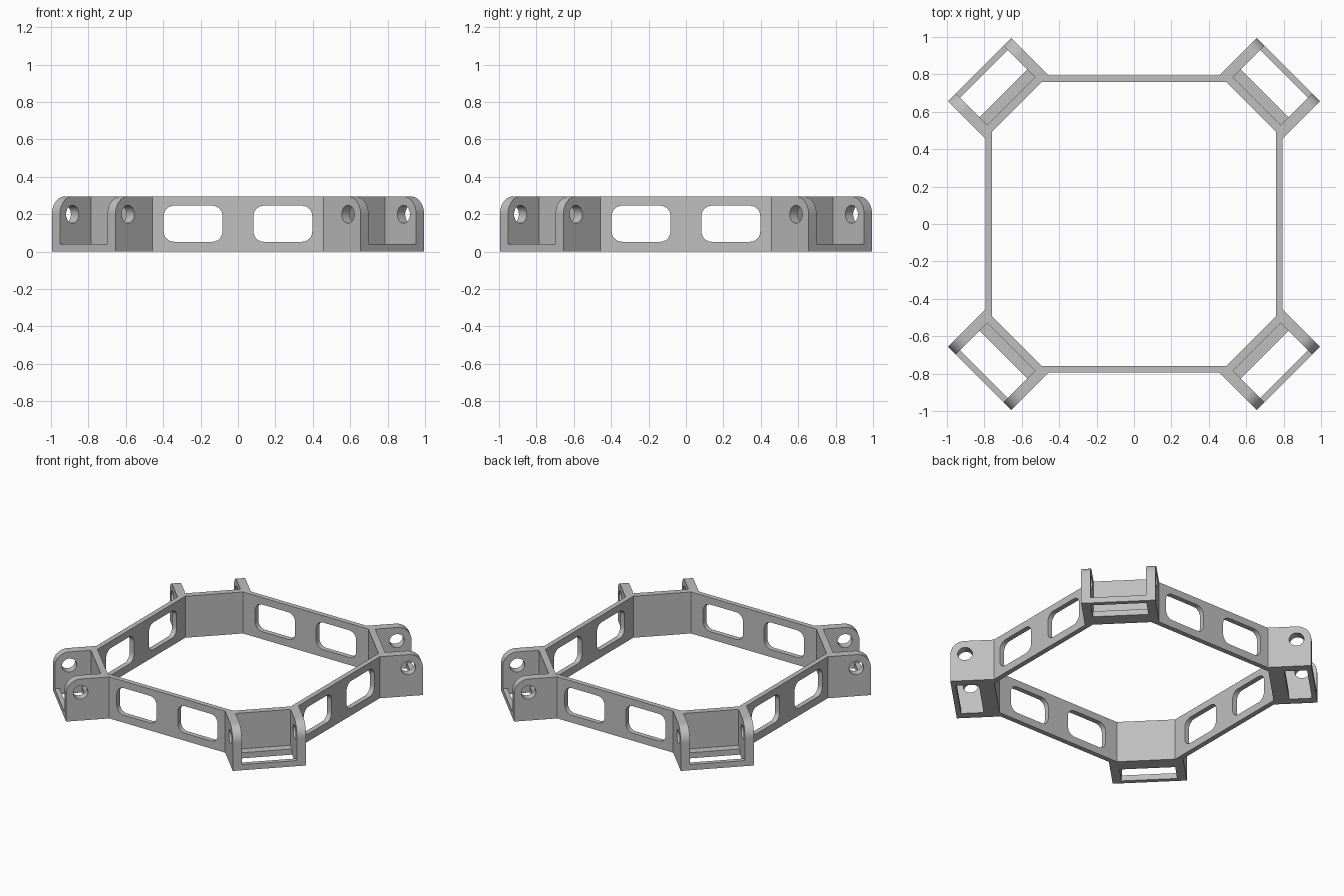
import bpy
import bmesh
from math import sin, cos, pi, radians
from mathutils import Matrix, Vector

if "Cube" in bpy.data.objects:
    bpy.data.objects.remove(bpy.data.objects["Cube"], do_unlink=True)

HEIGHT = 0.295
WALL_IN, WALL_OUT = 0.76, 0.795
PLATE_IN, PLATE_OUT, TIP = 0.886, 0.93, 1.167   # distances along the diagonal
ARM_IN, ARM_OUT = 0.18, 0.24                    # arm sides across the diagonal
ROUND = 0.095
MITRE = PLATE_IN * 2 ** 0.5

grey = bpy.data.materials.new("plain grey")
grey.use_nodes = True
grey.diffuse_color = (0.52, 0.52, 0.52, 1)
grey.node_tree.nodes["Principled BSDF"].inputs["Base Color"].default_value = (0.52, 0.52, 0.52, 1)


def arc(cu, cv, r, start, end, steps):
    return [(cu + r * cos(a), cv + r * sin(a))
            for a in (radians(start + (end - start) * i / steps) for i in range(steps + 1))]


def rounded_rect(u0, u1, v0, v1, r):
    corners = [(u1 - r, v1 - r), (u0 + r, v1 - r), (u0 + r, v0 + r), (u1 - r, v0 + r)]
    return [p for i, (u, v) in enumerate(corners) for p in arc(u, v, r, 90 * i, 90 * i + 90, 8)]


def rect(u0, u1, v0, v1):
    return [(u0, v0), (u1, v0), (u1, v1), (u0, v1)]


def plate(loops, axis, w0, w1):
    """Extrude an outline with holes; u,v lie in the plane normal to axis."""
    bm = bmesh.new()
    place = {"x": lambda u, v: Vector((w0, u, v)), "y": lambda u, v: Vector((u, w0, v))}[axis]
    shift = Vector((w1 - w0, 0, 0)) if axis == "x" else Vector((0, w1 - w0, 0))
    edges = []
    for loop in loops:
        vs = [bm.verts.new(place(u, v)) for u, v in loop]
        edges += [bm.edges.new((vs[i - 1], vs[i])) for i in range(len(vs))]
    bmesh.ops.triangle_fill(bm, edges=edges, use_beauty=True)
    top = bmesh.ops.extrude_face_region(bm, geom=bm.faces[:], use_keep_orig=True)
    bmesh.ops.translate(bm, vec=shift,
                        verts=[g for g in top["geom"] if isinstance(g, bmesh.types.BMVert)])
    return bm


def finish(bm, name):
    bmesh.ops.recalc_face_normals(bm, faces=bm.faces[:])
    for f in bm.faces:
        f.smooth = True
    for e in bm.edges:
        e.smooth = len(e.link_faces) == 2 and e.calc_face_angle(0) < radians(30)
    mesh = bpy.data.meshes.new(name)
    bm.to_mesh(mesh)
    bm.free()
    mesh.materials.append(grey)
    return mesh


def place(mesh, name, angle):
    ob = bpy.data.objects.new(name, mesh)
    ob.matrix_world = Matrix.Rotation(angle, 4, "Z")
    bpy.context.collection.objects.link(ob)


# Side wall with two rounded windows and mitred ends
half = MITRE - WALL_OUT
windows = [rounded_rect(u, u + 0.314, 0.053, 0.246, 0.055) for u in (-0.397, 0.083)]
bm = plate([rect(-half, half, 0, HEIGHT)] + windows, "y", WALL_OUT, WALL_IN)
for v in bm.verts:
    if abs(v.co.x) > half - 0.01 and v.co.y < WALL_OUT - 0.01:
        v.co.x = (MITRE - WALL_IN) * (1 if v.co.x > 0 else -1)
wall = finish(bm, "side_wall")

# Lug arms with a rounded outer top and a pin hole
pin_z = HEIGHT - ROUND
lug = [(PLATE_IN, 0), (TIP, 0)] + arc(TIP - ROUND, pin_z, ROUND, 0, 90, 16) + [(PLATE_IN, HEIGHT)]
pin_hole = arc(TIP - ROUND, pin_z, 0.048, 0, 348.75, 31)
arms = {side: finish(plate([lug, pin_hole], "x", s * ARM_IN, s * ARM_OUT), side + "_lug_arm")
        for side, s in (("left", -1), ("right", 1))}

# Corner plate, its foot ledge and the thin outer tie bar
blocks = {
    "corner_plate": (PLATE_IN, PLATE_OUT, HEIGHT),
    "foot_ledge": (PLATE_OUT, 0.988, 0.04),
    "tie_bar": (TIP - 0.032, TIP, 0.04),
}
blocks = {n: finish(plate([rect(-ARM_IN, ARM_IN, 0, h)], "y", a, b), n)
          for n, (a, b, h) in blocks.items()}

# Four walls and four corner brackets around the frame
for i, side in enumerate(("back", "right", "front", "left")):
    place(wall, side + "_wall", -i * pi / 2)
for i, corner in enumerate(("back_left", "front_left", "front_right", "back_right")):
    angle = -pi / 4 - i * pi / 2
    for name, mesh in list(blocks.items()) + [(s + "_lug_arm", m) for s, m in arms.items()]:
        place(mesh, corner + "_" + name, angle)
